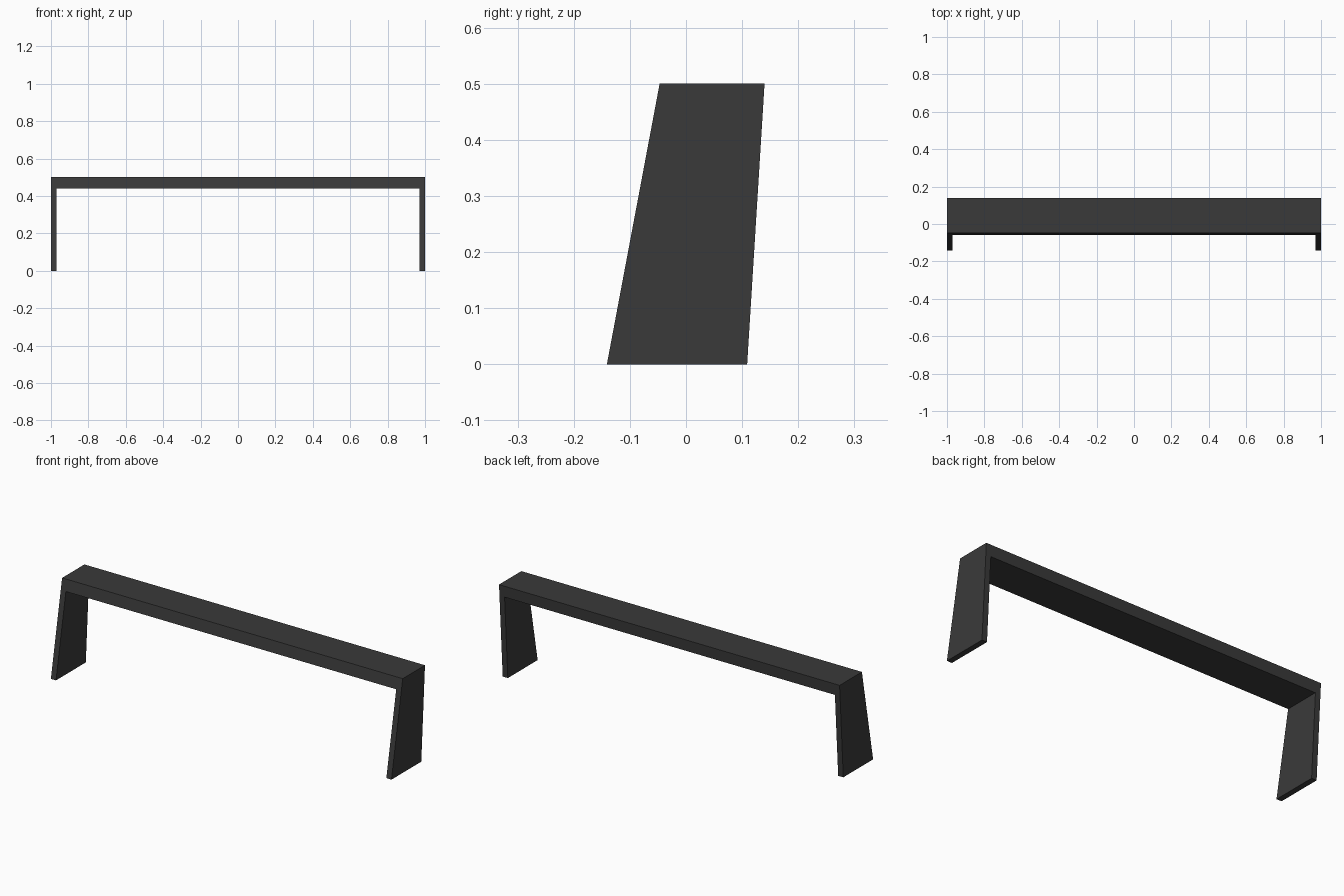
import bpy, bmesh

if "Cube" in bpy.data.objects:
    bpy.data.objects.remove(bpy.data.objects["Cube"])

# One dark material for the whole frame
mat = bpy.data.materials.new("dark charcoal")
mat.diffuse_color = (0.042, 0.042, 0.042, 1)
mat.use_nodes = True
mat.node_tree.nodes["Principled BSDF"].inputs["Base Color"].default_value = mat.diffuse_color

H, T, LEG = 0.50, 0.06, 0.03   # height, beam thickness, leg thickness


def front_y(z):
    return -0.141 + 0.094 * z / H


def back_y(z):
    return 0.109 + 0.031 * z / H


# U-shaped frame outline (x, z): two legs joined by a beam
right = [(1 - LEG, H - T), (1 - LEG, 0), (1, 0), (1, H)]
outline = right + [(-x, z) for x, z in reversed(right)]

bm = bmesh.new()
front = [bm.verts.new((x, front_y(z), z)) for x, z in outline]
back = [bm.verts.new((x, back_y(z), z)) for x, z in outline]
bm.faces.new(front)
bm.faces.new(back[::-1])
n = len(outline)
for i in range(n):
    j = (i + 1) % n
    bm.faces.new((front[i], back[i], back[j], front[j]))
bmesh.ops.recalc_face_normals(bm, faces=bm.faces)

mesh = bpy.data.meshes.new("bench_frame")
bm.to_mesh(mesh)
bm.free()
mesh.materials.append(mat)
bpy.context.collection.objects.link(bpy.data.objects.new("bench_frame", mesh))
